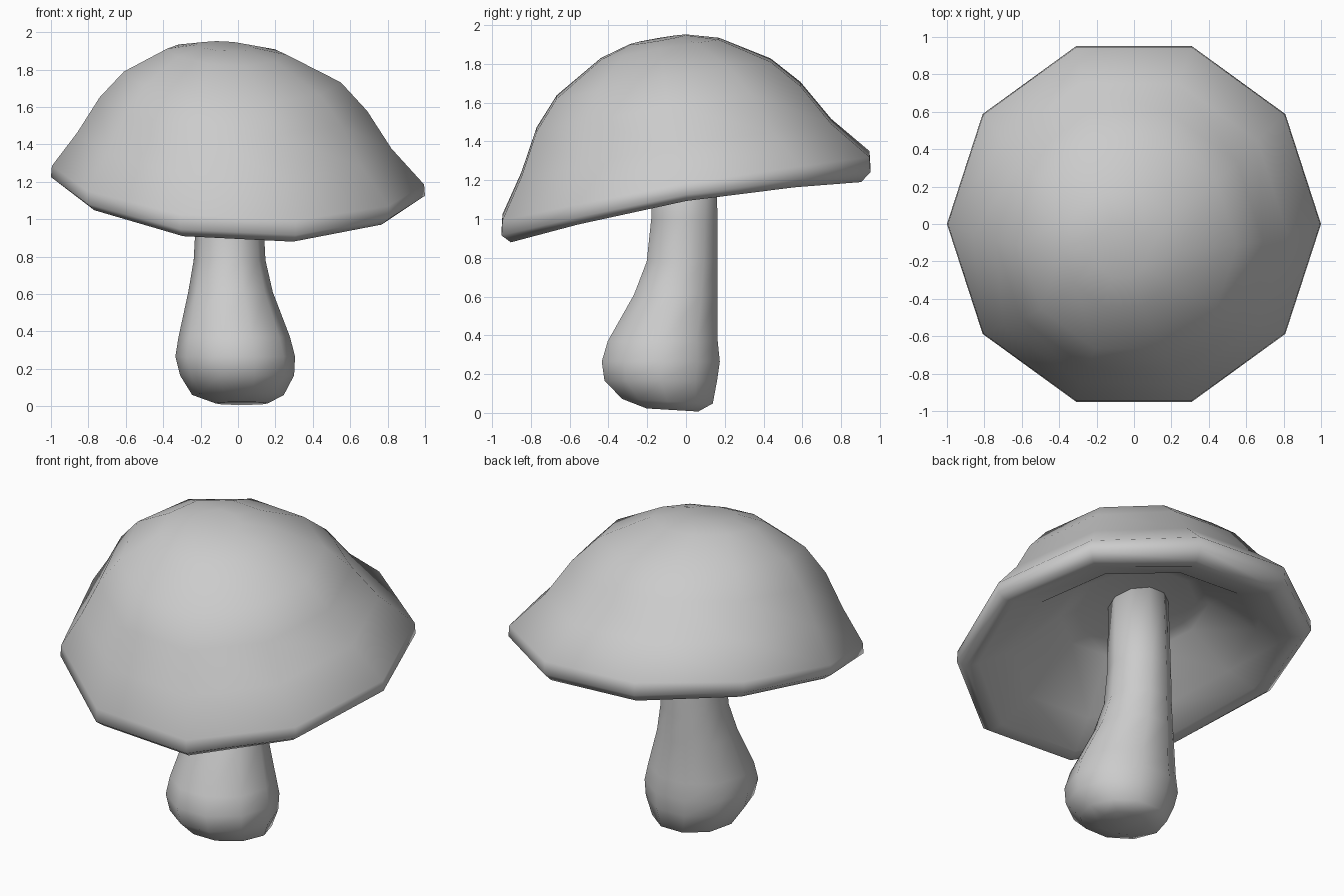
import bpy, bmesh
from math import cos, sin, tau

if "Cube" in bpy.data.objects:
    bpy.data.objects.remove(bpy.data.objects["Cube"])

SIDES = 10


def loft(name, rings):
    """Bridge decagon rings (cx, cy, z, radius, x slope, y slope, saddle), closing both ends."""
    bm = bmesh.new()
    loops = []
    for cx, cy, z, r, sx, sy, sag in rings:
        loop = []
        for i in range(SIDES):
            a = tau * i / SIDES
            dx, dy = r * cos(a), r * sin(a)
            loop.append(bm.verts.new((cx + dx, cy + dy,
                                      z + sx * dx + sy * dy + sag * cos(2 * a))))
        loops.append(loop)
    for lo, hi in zip(loops, loops[1:]):
        for i in range(SIDES):
            j = (i + 1) % SIDES
            bm.faces.new((lo[i], lo[j], hi[j], hi[i]))
    bm.faces.new(loops[0])
    bm.faces.new(loops[-1])
    bmesh.ops.recalc_face_normals(bm, faces=bm.faces[:])
    for f in bm.faces:
        f.smooth = True
    mesh = bpy.data.meshes.new(name)
    bm.to_mesh(mesh)
    bm.free()
    obj = bpy.data.objects.new(name, mesh)
    bpy.context.collection.objects.link(obj)
    return obj


# Tilted cap: crown, dome, rounded rim, then the hollow underside
cap = [
    (-0.07, -0.145, 1.925, 0.15, 0.00),
    (-0.06, -0.135, 1.885, 0.32, 0.01),
    (-0.03, -0.115, 1.74, 0.58, 0.02),
    (-0.025, -0.09, 1.595, 0.715, 0.02),
    (-0.02, -0.05, 1.39, 0.84, 0.03),
    (0, 0, 1.20, 0.995, 0.035),
    (0, 0, 1.13, 1.00, 0.045),
    (0, 0, 1.09, 0.95, 0.05),
    (0, 0, 1.10, 0.88, 0.05),
    (-0.01, -0.01, 1.18, 0.69, 0.03),
    (-0.03, -0.03, 1.40, 0.42, 0.01),
    (-0.04, -0.03, 1.43, 0.34, 0.0),
]
loft("mushroom_cap", [(x, y, z, r, -0.05, 0.172, s) for x, y, z, r, s in cap])

# Stem: bulbous base leaning back into the hollow of the cap
stem = [
    (0.02, -0.07, 0.015, 0.14, -0.06),
    (0.00, -0.095, 0.06, 0.245, -0.05),
    (-0.005, -0.13, 0.165, 0.305, 0),
    (-0.015, -0.13, 0.265, 0.32, 0),
    (-0.02, -0.12, 0.37, 0.298, 0),
    (-0.04, -0.053, 0.61, 0.226, 0),
    (-0.045, -0.02, 0.78, 0.192, 0),
    (-0.045, -0.008, 1.00, 0.18, 0),
    (-0.045, -0.015, 1.46, 0.17, 0),
]
loft("mushroom_stem", [(x, y, z, r, 0, sy, 0) for x, y, z, r, sy in stem])
